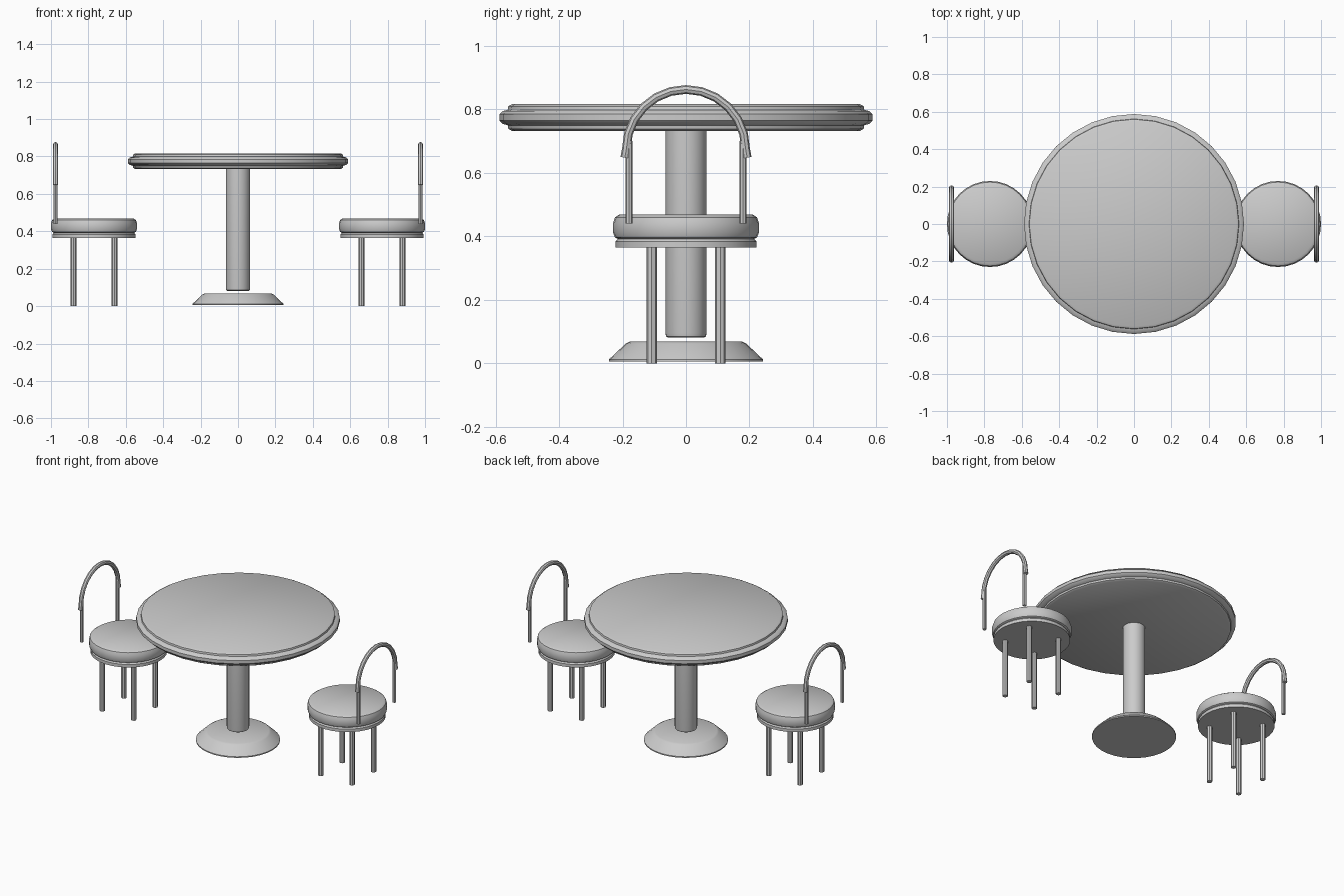
import bpy, bmesh, math
from mathutils import Vector

if "Cube" in bpy.data.objects:
    bpy.data.objects.remove(bpy.data.objects["Cube"])

mat = bpy.data.materials.new("light grey")
mat.diffuse_color = (0.6, 0.6, 0.6, 1)
mat.use_nodes = True
mat.node_tree.nodes["Principled BSDF"].inputs["Base Color"].default_value = mat.diffuse_color


def finish(bm, name):
    bmesh.ops.recalc_face_normals(bm, faces=bm.faces)
    mesh = bpy.data.meshes.new(name)
    bm.to_mesh(mesh)
    bm.free()
    mesh.materials.append(mat)
    ob = bpy.data.objects.new(name, mesh)
    bpy.context.collection.objects.link(ob)
    bpy.ops.object.select_all(action='DESELECT')
    ob.select_set(True)
    bpy.context.view_layer.objects.active = ob
    bpy.ops.object.shade_smooth_by_angle(angle=math.radians(35))
    return ob


def bridge(bm, rings):
    """Skin a list of vertex rings and cap both ends."""
    n = len(rings[0])
    for a, b in zip(rings, rings[1:]):
        for i in range(n):
            j = (i + 1) % n
            bm.faces.new((a[i], a[j], b[j], b[i]))
    bm.faces.new(rings[0])
    bm.faces.new(rings[-1])


def lathe(name, profile, sides, x=0.0, y=0.0):
    """Turned solid from (radius, height) pairs, bottom to top."""
    bm = bmesh.new()
    rings = []
    for r, z in profile:
        rings.append([bm.verts.new((x + r * math.cos(math.tau * i / sides),
                                    y + r * math.sin(math.tau * i / sides), z))
                      for i in range(sides)])
    bridge(bm, rings)
    return finish(bm, name)


def arch_tube(name, path, radius, sides, x):
    """Tube along (y, z) points in the plane at x."""
    bm = bmesh.new()
    pts = [Vector((x, y, z)) for y, z in path]
    rings = []
    for k, p in enumerate(pts):
        t = (pts[min(k + 1, len(pts) - 1)] - pts[max(k - 1, 0)]).normalized()
        u = Vector((1, 0, 0))
        v = t.cross(u)
        rings.append([bm.verts.new(p + radius * (u * math.cos(math.tau * i / sides)
                                                 + v * math.sin(math.tau * i / sides)))
                      for i in range(sides)])
    bridge(bm, rings)
    return finish(bm, name)


# Pedestal table
lathe("table_base", [(0.243, 0.005), (0.243, 0.012), (0.19, 0.062), (0.178, 0.068)], 32)
lathe("table_column", [(0.057, 0.081), (0.063, 0.085), (0.065, 0.095), (0.065, 0.735)], 32)
lathe("table_top", [(0.548, 0.732), (0.56, 0.739), (0.562, 0.75), (0.578, 0.755),
                    (0.588, 0.765), (0.588, 0.785), (0.578, 0.795), (0.562, 0.799),
                    (0.56, 0.81), (0.548, 0.817)], 32)

# Two stools with arched backs, facing the table
for side, label in ((-1, "left"), (1, "right")):
    cx = side * 0.77
    lathe(f"{label}_seat_plate", [(0.222, 0.365), (0.222, 0.384), (0.215, 0.392)], 32, cx)
    lathe(f"{label}_seat_cushion", [(0.212, 0.390), (0.224, 0.397), (0.230, 0.412),
                                    (0.230, 0.442), (0.224, 0.460), (0.210, 0.469)], 32, cx)
    for i, (sx, sy) in enumerate(((-1, -1), (1, -1), (1, 1), (-1, 1))):
        lathe(f"{label}_leg_{i + 1}", [(0.016, 0), (0.016, 0.37)], 8,
              cx + sx * 0.11, sy * 0.108)
    bx = side * 0.976
    for sy in (-1, 1):
        lathe(f"{label}_back_post_{'front' if sy < 0 else 'rear'}",
              [(0.011, 0.44), (0.011, 0.70)], 8, bx, sy * 0.18)
    arc = [(-0.188 * math.cos(math.pi * k / 12), 0.675 + 0.188 * math.sin(math.pi * k / 12))
           for k in range(13)]
    arch_tube(f"{label}_back_arch", [(-0.193, 0.648)] + arc + [(0.193, 0.648)],
              0.0138, 8, bx)
